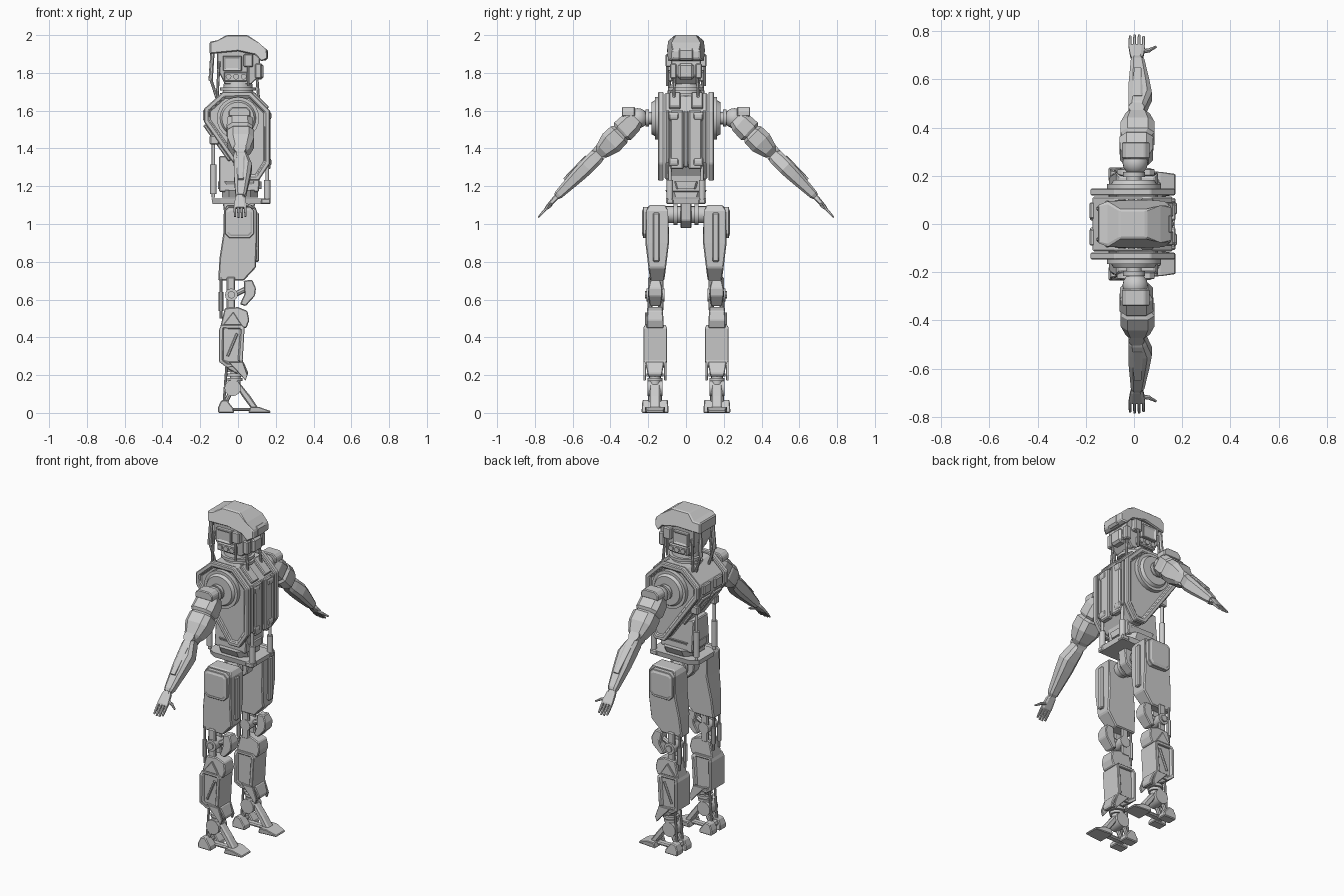
import bpy, bmesh
from mathutils import Vector as V

X, Y, Z = V((1, 0, 0)), V((0, 1, 0)), V((0, 0, 1))


def finish(name, bm, mirror=True, bevel=0.0, smooth=False):
    bmesh.ops.recalc_face_normals(bm, faces=bm.faces)
    me = bpy.data.meshes.new(name)
    bm.to_mesh(me)
    bm.free()
    ob = bpy.data.objects.new(name, me)
    bpy.context.collection.objects.link(ob)
    if smooth:
        me.shade_smooth()
        me.set_sharp_from_angle(angle=0.6)
    if bevel:
        m = ob.modifiers.new("bevel", 'BEVEL')
        m.width, m.segments, m.limit_method, m.angle_limit = bevel, 1, 'ANGLE', 0.5
    if mirror:
        m = ob.modifiers.new("mirror", 'MIRROR')
        m.use_axis = (False, True, False)
    return ob


def prism(name, pts, y0, y1, mirror=True, bevel=0.005, inset=None):
    """Side (x, z) profile extruded along y; optional third value scales the width there."""
    bm = bmesh.new()
    c, h = (y0 + y1) / 2, (y1 - y0) / 2
    sides = []
    for s in (-1, 1):
        sides.append([bm.verts.new((p[0], c + s * h * (p[2] if len(p) > 2 else 1), p[1])) for p in pts])
    a, b = sides
    caps = [bm.faces.new(a), bm.faces.new(b)]
    for i in range(len(pts)):
        j = (i + 1) % len(pts)
        bm.faces.new((a[i], a[j], b[j], b[i]))
    bmesh.ops.recalc_face_normals(bm, faces=bm.faces)
    if inset:
        bmesh.ops.inset_individual(bm, faces=caps, thickness=inset[0], depth=0)
        bmesh.ops.inset_individual(bm, faces=caps, thickness=0.004, depth=inset[1])
    return finish(name, bm, mirror, bevel)


def box(name, x0, x1, y0, y1, z0, z1, mirror=True, bevel=0.006):
    return prism(name, [(x0, z0), (x1, z0), (x1, z1), (x0, z1)], y0, y1, mirror, bevel)


def rod(name, a, b, r, r2=None, n=16, mirror=True):
    a, b = V(a), V(b)
    bm = bmesh.new()
    q = (b - a).to_track_quat('Z', 'Y').to_matrix().to_4x4()
    q.translation = (a + b) / 2
    bmesh.ops.create_cone(bm, cap_ends=True, segments=n, radius1=r, radius2=r if r2 is None else r2,
                          depth=(b - a).length, matrix=q)
    return finish(name, bm, mirror, 0, True)


def loft(name, stations, u, v, mirror=True, ch=0.4):
    """Chamfered rectangles (centre, half u, half v) joined into a shell."""
    bm = bmesh.new()
    k = 1 - ch
    shape = [(1, k), (k, 1), (-k, 1), (-1, k), (-1, -k), (-k, -1), (k, -1), (1, -k)]
    rings = [[bm.verts.new(V(c) + u * hu * p + v * hv * q) for p, q in shape] for c, hu, hv in stations]
    for r, s in zip(rings, rings[1:]):
        for i in range(8):
            j = (i + 1) % 8
            bm.faces.new((r[i], r[j], s[j], s[i]))
    bm.faces.new(rings[0])
    bm.faces.new(rings[-1])
    return finish(name, bm, mirror)


def limb(name, a, b, rows):
    """Loft along a-b; rows are (t, half x, half thickness, x offset)."""
    a, b = V(a), V(b)
    v = X.cross((b - a).normalized())
    return loft(name, [(a.lerp(b, t) + X * o, hx, hv) for t, hx, hv, o in rows], X, v)


# Torso: core, side shells, chest and back panels
torso = [(-.08, 1.7), (.07, 1.7), (.17, 1.6), (.17, 1.32), (.11, 1.23), (.04, 1.23), (-.18, 1.54), (-.18, 1.61)]
core = [(x * .95, 1.46 + (z - 1.46) * .97) for x, z in torso]
prism("torso_core", core, -.115, .115, mirror=False, bevel=.008)
prism("torso_side_shell", torso, .118, .148, inset=(.028, -.012))
box("chest_panel", .14, .173, .014, .082, 1.29, 1.6)
box("chest_center_strip", .14, .166, -.01, .01, 1.3, 1.6, mirror=False)
box("chest_edge_bar", .14, .172, .088, .108, 1.32, 1.6)
for z, s in ((1.6, 1), (1.3, -1)):
    prism("chest_corner_wedge", [(.16, z), (.178, z - s * .015), (.178, z - s * .04), (.16, z - s * .06)], .04, .09)
prism("back_panel", [(-.17, 1.53), (-.185, 1.52), (-.05, 1.33), (-.035, 1.34)], .015, .09)
box("upper_back_panel", -.185, -.15, .02, .09, 1.545, 1.605)
prism("collar_panel", [(.07, 1.685), (.085, 1.7), (.165, 1.62), (.15, 1.605)], .03, .09)

# Waist and pelvis
prism("abdomen", [(-.1, 1.17), (.11, 1.17), (.12, 1.3), (.05, 1.36), (-.1, 1.36, .8)], -.085, .085, mirror=False)
for z, h, r in ((1.205, .07, .1), (1.16, .09, .08)):
    loft("waist_ring", [((.01, 0, z - .02), r + .015, h), ((.01, 0, z + .02), r + .015, h + .02)], X, Y, False)
loft("pelvis_plate", [((.015, 0, 1.105), .15, .1), ((.015, 0, 1.135), .155, .105)], X, Y, False, .3)
prism("pelvis_keel", [(-.08, 1.11), (.09, 1.11), (.08, 1.02), (.03, .98), (-.03, .98), (-.07, 1.03)],
      -.03, .03, mirror=False)
rod("hip_joint", (.01, .03, 1.05), (.01, .12, 1.05), .045)
rod("hip_collar", (.01, .045, 1.05), (.01, .065, 1.05), .056)
for nm, x, z0, z1 in (("back_piston", -.13, 1.14, 1.44), ("front_piston", .155, 1.11, 1.32)):
    rod(nm, (x, .085, z0), (x, .085, z1), .009)
    rod(nm + "_sleeve", (x, .085, z0 + .02), (x, .085, z0 + (z1 - z0) * .58), .017)
box("front_piston_mount", .12, .172, .065, .105, 1.105, 1.135)
box("back_piston_mount", -.15, -.1, .065, .105, 1.42, 1.47)

# Head and neck
rod("neck", (-.0, 0, 1.67), (-.0, 0, 1.78), .085, .07, mirror=False)
for z in (1.685, 1.715):
    rod("neck_ring", (0, 0, z - .008), (0, 0, z + .008), .094, mirror=False)
prism("head_core", [(-.11, 1.93), (.115, 1.91), (.12, 1.79), (.07, 1.74, .8), (-.07, 1.74, .8), (-.11, 1.82)],
      -.08, .08, mirror=False)
prism("helmet", [(-.15, 1.965, .8), (-.11, 1.972, .9), (-.06, 2, .6), (.05, 2, .6), (.11, 1.96, .85), (.155, 1.92, .75),
                 (.155, 1.875, .75), (.125, 1.86), (.09, 1.895), (0, 1.915), (-.15, 1.9, .8)],
      -.098, .098, mirror=False, bevel=.006)
box("helmet_top_plate", -.03, .05, -.04, .04, 1.985, 2.0, mirror=False)
box("brow_sensor", .1, .158, -.045, .045, 1.865, 1.93, mirror=False, bevel=.012)
box("jaw_guard", .08, .135, -.042, .042, 1.765, 1.85, mirror=False, bevel=.012)
box("cheek_block", .09, .125, .05, .085, 1.77, 1.85)
prism("ear_panel", [(-.08, 1.81), (.02, 1.81), (.02, 1.89), (-.08, 1.89)], .075, .1, inset=(.012, -.006))
box("ear_rail", -.075, .05, .07, .096, 1.755, 1.805)
for x in (-.05, -.01, .03):
    rod("ear_port", (x, .08, 1.78), (x, .104, 1.78), .015, n=12)
box("temple_box", .03, .08, .07, .108, 1.83, 1.9)
rod("temple_rod", (.055, .1, 1.73), (.055, .1, 1.86), .007, n=8)
for a, b, r in (((-.135, .06, 1.91), (-.145, .065, 1.76), .012), ((-.145, .065, 1.77), (-.11, .06, 1.66), .008),
                ((.1, .06, 1.78), (.11, .065, 1.65), .008), ((-.1, .085, 1.86), (-.11, .09, 1.67), .008)):
    rod("neck_cable", a, b, r, n=8)

# Shoulders and arms
S, E, W, T = (.01, .265, 1.56), (.01, .46, 1.37), (.01, .685, 1.145), (.01, .782, 1.035)
rod("shoulder_disc", (0, .14, 1.56), (0, .165, 1.56), .112, n=24)
rod("shoulder_disc_cap", (0, .165, 1.56), (0, .182, 1.56), .095, .085, n=24)
rod("shoulder_axle", (0, .175, 1.56), (0, .25, 1.56), .032)
rod("shoulder_axle_collar", (0, .195, 1.56), (0, .215, 1.56), .045)
bm = bmesh.new()
bmesh.ops.create_uvsphere(bm, u_segments=16, v_segments=10, radius=.053)
bmesh.ops.translate(bm, verts=bm.verts, vec=(.005, .255, 1.56))
finish("shoulder_ball", bm, smooth=True)
limb("shoulder_block", S, E, [(.0, .05, .045, 0), (.12, .068, .06, 0), (.36, .07, .064, 0), (.42, .06, .05, 0)])
prism("shoulder_pad", [(-.05, 1.57), (.065, 1.57), (.065, 1.6), (.045, 1.62), (-.03, 1.62), (-.05, 1.6)], .27, .34)
limb("upper_arm", S, E, [(.38, .055, .045, 0), (.46, .07, .062, .005), (.68, .07, .064, .005),
                         (.9, .05, .045, .005), (1.0, .03, .032, 0)])
rod("elbow_joint", (.01, .425, 1.355), (.01, .485, 1.405), .033)
limb("forearm", E, W, [(-.02, .028, .035, 0), (.1, .038, .042, .005), (.3, .048, .042, .016), (.5, .044, .038, .012),
                       (.95, .028, .024, .005), (1, .022, .018, .003)])
limb("forearm_plate", (.015, .525, 1.355), (.015, .645, 1.235), [(0, .022, .012, 0), (1, .015, .008, 0)])
limb("palm", W, T, [(-.05, .017, .014, 0), (.1, .027, .014, .002), (.5, .034, .011, .002), (.56, .032, .008, .002)])
for i in range(4):
    x = -.026 + i * .0185
    limb("finger", W, T, [(.5, .0065, .007, x), (.75, .0065, .0065, x), ((.96, 1, 1, .95)[i], .005, .004, x)])
rod("thumb", (.03, .715, 1.105), (.065, .72, 1.095), .01, .008, n=8)
rod("thumb_tip", (.062, .72, 1.095), (.092, .735, 1.08), .008, .005, n=8)

# Thighs
prism("thigh", [(-.06, 1.1, .7), (.085, 1.1, .7), (.1, 1.07), (.1, .9), (.095, .77, .75), (.03, .7, .6), (-.105, .7, .6),
                (-.098, .82, .8), (-.078, .95), (-.075, 1.07)], .09, .215, bevel=.006)
prism("thigh_side_pad", [(-.05, 1.09), (.065, 1.09), (.085, 1.07), (.085, .95), (.06, .925), (-.045, .925),
                         (-.07, .95), (-.07, 1.07)], .2, .228, bevel=.008, inset=(.014, .004))
box("thigh_front_strip", .07, .112, .14, .175, .8, 1.06)

# Knees
for y in (.12, .18):
    box("knee_strut", -.06, -.015, y, y + .02, .54, .72)
rod("knee_disc", (-.035, .115, .625), (-.035, .21, .625), .034, n=12)
rod("knee_hub", (-.035, .12, .625), (-.035, .218, .625), .02, n=8)
prism("kneecap", [(.03, .7, .7), (.075, .705, .7), (.095, .66), (.09, .62), (.04, .565, .8), (.01, .575, .8), (.035, .63)],
      .125, .2)
rod("kneecap_link", (-.03, .163, .62), (.05, .163, .66), .014, n=8)
for y in (.135, .19):
    rod("knee_piston", (-.09, y, .5), (-.09, y, .72), .007, n=8)
    rod("knee_piston_sleeve", (-.09, y, .54), (-.09, y, .64), .013, n=8)

# Shins
prism("shin_top", [(-.095, .45), (.045, .45), (.06, .49), (.05, .54, .9), (0, .56, .9), (-.07, .555, .9)], .118, .21)
prism("shin_top_wedge", [(-.08, .465), (.02, .465), (-.025, .535)], .205, .218, bevel=.003)
prism("shin", [(-.1, .27), (-.06, .24, .85), (.03, .25, .85), (.025, .28), (.035, .45), (.02, .465, .9), (-.09, .465, .9),
               (-.1, .44)], .1, .226, inset=(.02, -.012))
rod("shin_brace", (-.055, .216, .3), (-.005, .216, .42), .007, n=6)
prism("calf_lower", [(-.095, .275), (.03, .27), (.055, .21, .8), (.045, .19, .7), (.0, .205, .7), (-.05, .23, .8)], .115, .215)
for y in (.103, .213):
    prism("ankle_fin", [(-.05, .27), (.025, .27), (.05, .2), (.04, .17), (.015, .2)], y, y + .013, bevel=.002)

# Ankles and feet
for z, r in ((.225, .04), (.2, .045), (.178, .04)):
    rod("ankle_ring", (-.015, .164, z - .008), (-.015, .164, z + .008), r, n=12)
rod("ankle_post", (-.015, .164, .12), (-.012, .164, .25), .028, n=12)
rod("ankle_disc", (-.028, .125, .132), (-.028, .205, .132), .043)
for y in (.092, .175):
    prism("heel_block", [(-.105, 0), (-.02, 0), (-.025, .025), (-.06, .07, .85), (-.09, .065, .85), (-.105, .03)], y, y + .06)
rod("heel_axle", (-.07, .11, .04), (-.07, .215, .04), .02, n=8)
for y in (.14, .19):
    rod("heel_strut", (-.03, y, .13), (-.07, y, .045), .012, n=8)
    rod("rear_ankle_piston", (-.075, y, .05), (-.06, y, .25), .007, n=8)
box("foot_bar", -.07, .1, .145, .185, .01, .027)
limb("instep", (.0, .164, .15), (.085, .164, .03), [(0, .016, .03, 0), (.5, .022, .032, 0), (1, .02, .034, 0)])
prism("toe", [(.055, 0), (.172, 0, .8), (.172, .01, .8), (.11, .032), (.065, .032)], .11, .218, bevel=.004)
